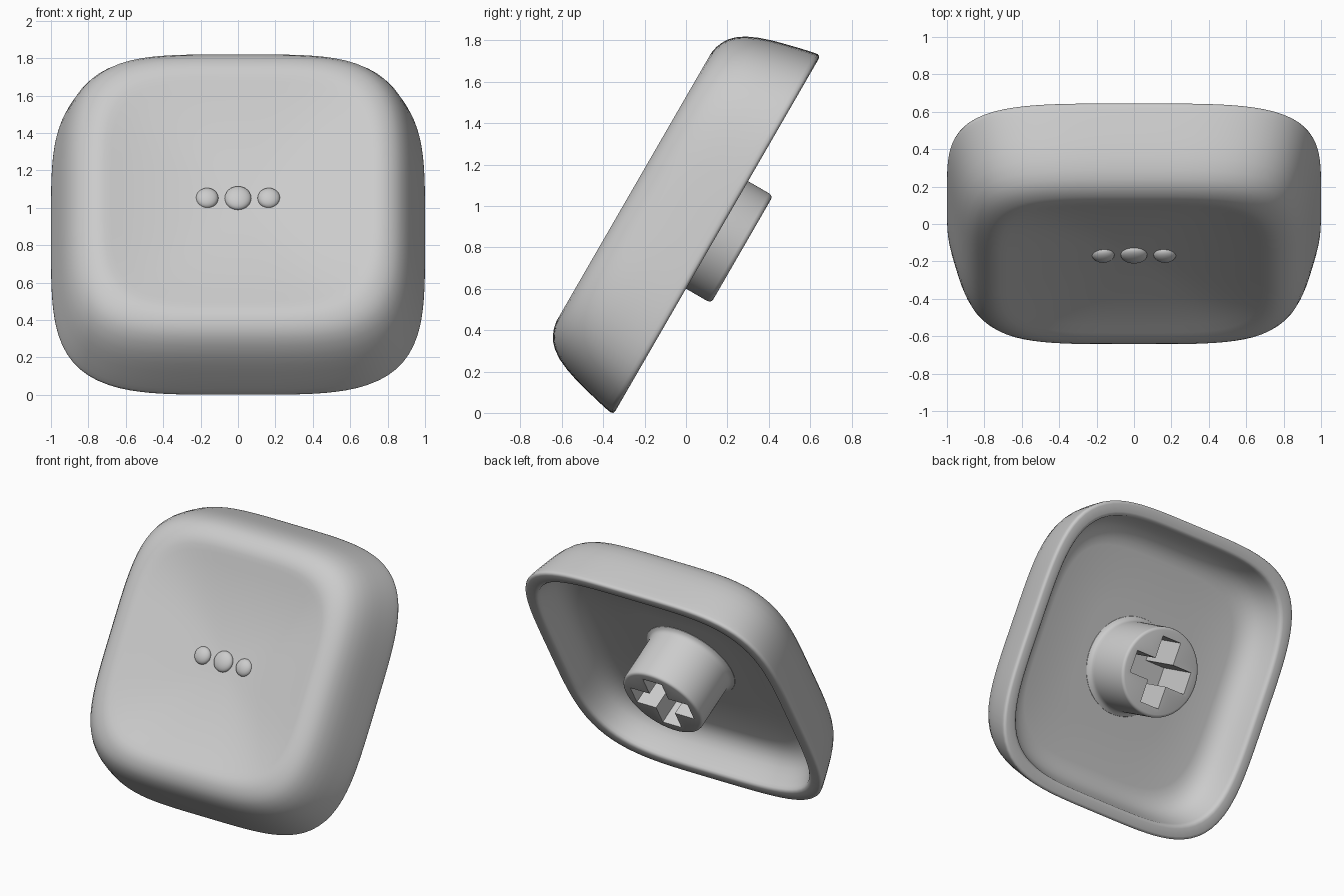
import bpy, bmesh, math
from mathutils import Matrix

if "Cube" in bpy.data.objects:
    bpy.data.objects.remove(bpy.data.objects["Cube"])

# The cap is modelled lying flat (rim at z = 0), then tilted 60 degrees as a whole
TILT = Matrix.Translation((0, 0.15, 0.86)) @ Matrix.Rotation(math.radians(60), 4, 'X')
SEG = 128

grey = bpy.data.materials.new("light_grey")
grey.diffuse_color = (0.6, 0.6, 0.6, 1)
grey.use_nodes = True
grey.node_tree.nodes["Principled BSDF"].inputs["Base Color"].default_value = grey.diffuse_color


def finish(name, bm, angle=35):
    """Turn a bmesh into a tilted, shaded object."""
    bmesh.ops.recalc_face_normals(bm, faces=bm.faces)
    me = bpy.data.meshes.new(name)
    bm.to_mesh(me)
    bm.free()
    me.materials.append(grey)
    ob = bpy.data.objects.new(name, me)
    bpy.context.collection.objects.link(ob)
    ob.matrix_world = TILT
    bpy.ops.object.select_all(action='DESELECT')
    ob.select_set(True)
    bpy.context.view_layer.objects.active = ob
    bpy.ops.object.shade_smooth_by_angle(angle=math.radians(angle))
    return ob


def rings(profile, power, cap_start=True, cap_end=True):
    """Loft superelliptic rings through (radius, height) pairs; power 2 is round."""
    bm = bmesh.new()
    loops = []
    for r, z in profile:
        loop = []
        for i in range(SEG):
            a = 2 * math.pi * i / SEG
            c, s = math.cos(a), math.sin(a)
            k = r * (abs(c) ** power + abs(s) ** power) ** (-1 / power)
            loop.append(bm.verts.new((k * c, k * s, z)))
        loops.append(loop)
    for a, b in zip(loops, loops[1:]):
        for i in range(SEG):
            j = (i + 1) % SEG
            bm.faces.new((a[i], a[j], b[j], b[i]))
    for use, loop, z in ((cap_start, loops[0], profile[0][1]),
                         (cap_end, loops[-1], profile[-1][1])):
        if use:
            mid = bm.verts.new((0, 0, z))
            for i in range(SEG):
                bm.faces.new((loop[i], loop[(i + 1) % SEG], mid))
    return bm


# Cap shell: dished top, rounded crest, bulging side, lip, hollow underside
FLOOR = 0.24
dish = [(0.68 * t / 12, 0.365 + 0.088 * (t / 12) ** 2) for t in range(1, 13)]
crest = [(0.715, 0.461), (0.75, 0.464), (0.785, 0.457), (0.815, 0.445),
         (0.845, 0.427), (0.872, 0.40), (0.90, 0.36), (0.927, 0.30)]
side = [(0.947, 0.24), (0.963, 0.18), (0.978, 0.12), (0.992, 0.06), (0.998, 0.03)]
lip = [(1.0, 0.015), (0.995, 0.004), (0.983, 0.0), (0.935, 0.0), (0.922, 0.004),
       (0.913, 0.015), (0.908, 0.035)]
hollow = [(0.885, 0.10), (0.865, 0.145), (0.84, 0.182), (0.805, 0.212),
          (0.765, 0.231), (0.72, FLOOR), (0.40, FLOOR)]
finish("cap_shell", rings(dish + crest + side + lip + hollow, 4.1), 50)

# Round stem with a small fillet at its root and a softened tip
TIP = -0.14
stem = finish("stem", rings([
    (0.335, FLOOR + 0.01), (0.33, FLOOR - 0.002), (0.312, FLOOR - 0.012),
    (0.302, FLOOR - 0.03), (0.30, FLOOR - 0.05), (0.30, TIP + 0.022),
    (0.297, TIP + 0.01), (0.29, TIP + 0.003), (0.28, TIP)], 2))

# Cross-shaped socket cut into the stem
L, W = 0.228, 0.075
cross = [(L, -W), (L, W), (W, W), (W, L), (-W, L), (-W, W),
         (-L, W), (-L, -W), (-W, -W), (-W, -L), (W, -L), (W, -W)]
bm = bmesh.new()
face = bm.faces.new([bm.verts.new((x, y, TIP - 0.1)) for x, y in cross])
out = bmesh.ops.extrude_face_region(bm, geom=[face])
bmesh.ops.translate(bm, vec=(0, 0, 0.1 - TIP + 0.18),
                    verts=[v for v in out["geom"] if isinstance(v, bmesh.types.BMVert)])
cutter = finish("socket_cutter", bm)
cutter.hide_render = True
bpy.context.view_layer.objects.active = stem
cut = stem.modifiers.new("socket", 'BOOLEAN')
cut.operation, cut.solver, cut.object = 'DIFFERENCE', 'EXACT', cutter
bpy.ops.object.modifier_apply(modifier=cut.name)
bpy.data.objects.remove(cutter)
bpy.ops.object.select_all(action='DESELECT')
stem.select_set(True)
bpy.ops.object.shade_smooth_by_angle(angle=math.radians(35))

# Three raised touch dots in the middle of the dish
for name, x, r in (("dot_left", -0.165, 0.06), ("dot_centre", 0, 0.071),
                   ("dot_right", 0.165, 0.06)):
    bm = bmesh.new()
    place = Matrix.Translation((x, 0.008, 0.368)) @ Matrix.Diagonal((r, r, 0.035, 1))
    bmesh.ops.create_uvsphere(bm, u_segments=32, v_segments=16, radius=1, matrix=place)
    finish(name, bm)
